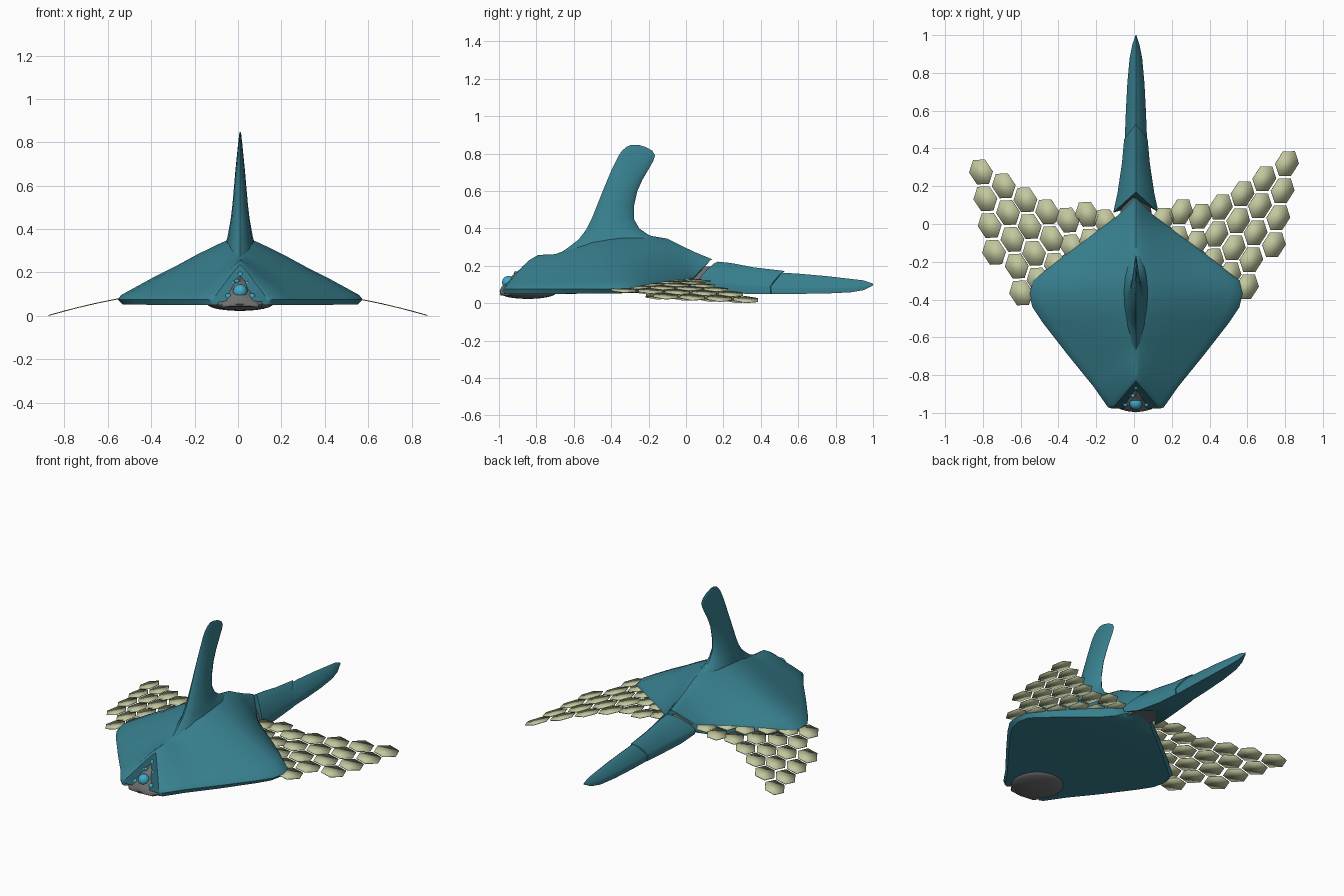
import bpy, bmesh
from math import sin, cos, pi, radians
from mathutils import Vector

if "Cube" in bpy.data.objects:
    bpy.data.objects.remove(bpy.data.objects["Cube"])

X0 = 0.01  # centre line of the hull


def material(name, rgb):
    m = bpy.data.materials.new(name)
    m.diffuse_color = (*rgb, 1)
    m.use_nodes = True
    m.node_tree.nodes["Principled BSDF"].inputs["Base Color"].default_value = m.diffuse_color
    return m


TEAL = material("teal_hull", (0.04, 0.22, 0.28))
GREY = material("dark_grey", (0.16, 0.16, 0.16))
BLUE = material("blue_glass", (0.05, 0.40, 0.58))
PALE = material("pale_panel", (0.54, 0.57, 0.34))


def finish(name, bm, mat, angle=35):
    bmesh.ops.recalc_face_normals(bm, faces=bm.faces)
    me = bpy.data.meshes.new(name)
    bm.to_mesh(me)
    bm.free()
    me.materials.append(mat)
    ob = bpy.data.objects.new(name, me)
    bpy.context.collection.objects.link(ob)
    bpy.ops.object.select_all(action='DESELECT')
    ob.select_set(True)
    bpy.context.view_layer.objects.active = ob
    bpy.ops.object.shade_smooth_by_angle(angle=radians(angle))
    return ob


def loft(name, rings, mat, angle=35):
    bm = bmesh.new()
    vs = [[bm.verts.new(p) for p in r] for r in rings]
    n = len(rings[0])
    for a, b in zip(vs, vs[1:]):
        for i in range(n):
            j = (i + 1) % n
            bm.faces.new((a[i], a[j], b[j], b[i]))
    bm.faces.new(vs[0])
    bm.faces.new(vs[-1])
    return finish(name, bm, mat, angle)


WING = [(0, 1), (.08, .955), (.18, .87), (.35, .71), (.53, .52), (.71, .345), (.89, .155), (.97, .07), (1, 0)]
ROOF = [(0, 1), (.2, .9), (.5, .66), (.8, .33), (.95, .1), (1, 0)]


def roof_ring(yc, ye, w, h, ze, zb, prof):
    """Swept roof section: ridge at yc, outer edge at ye, flat underside."""
    half = [(t * w, yc + (ye - yc) * t, ze + (h - ze) * f) for t, f in prof]
    half += [(t * w, yc + (ye - yc) * t, zb) for t in (.96, .5)]
    ring = [(X0 + x, y, z) for x, y, z in half]
    ring.append((X0, yc, zb))
    return ring + [(X0 - x, y, z) for x, y, z in reversed(half[1:])]


# Main hull, notched at the nose and narrowing to a neck at the rear
hull = [(-.83, -.978, .125, .235, .07, .05), (-.79, -.97, .148, .258, .075, .05),
        (-.70, -.86, .225, .262, .075, .05), (-.62, -.70, .355, .29, .075, .05),
        (-.50, -.52, .495, .34, .075, .052), (-.42, -.44, .548, .358, .075, .052),
        (-.35, -.37, .565, .368, .076, .053), (-.28, -.30, .548, .368, .08, .055),
        (-.20, -.20, .43, .362, .088, .058), (-.10, -.10, .30, .345, .098, .06),
        (-.02, -.03, .205, .305, .105, .065), (.05, .01, .145, .272, .115, .075),
        (.14, .035, .105, .235, .125, .09)]
loft("hull", [roof_ring(*s, WING) for s in hull], TEAL, 40)

# Tail in two overlapping segments
tail_a = [(.17, .06, .12, .222, .11, .085), (.24, .16, .098, .215, .10, .06),
          (.36, .32, .074, .192, .09, .05), (.53, .45, .062, .172, .085, .05)]
tail_b = [(.44, .42, .06, .168, .08, .05), (.60, .60, .053, .158, .08, .05),
          (.75, .75, .045, .145, .08, .052), (.88, .88, .033, .13, .08, .058),
          (.95, .95, .019, .122, .085, .07), (1.0, 1.0, .002, .105, .098, .095)]
loft("tail_front", [roof_ring(*s, ROOF) for s in tail_a], TEAL)
loft("tail_rear", [roof_ring(*s, ROOF) for s in tail_b], TEAL)

# Neck joint and nose core
neck = [(-.05, -.05, .09, .2, .11, .09), (.3, .3, .065, .19, .09, .07)]
loft("neck_joint", [roof_ring(*s, ROOF) for s in neck], GREY)
nose = [(-.997, -.99, .05, .065, .05, .045), (-.985, -.98, .085, .09, .05, .04),
        (-.95, -.95, .105, .13, .05, .04), (-.90, -.90, .11, .172, .05, .04),
        (-.84, -.84, .11, .212, .055, .05), (-.76, -.76, .10, .21, .055, .055)]
loft("nose_core", [roof_ring(*s, ROOF) for s in nose], GREY)

# Dorsal fin: lens sections (z, front y, back y, half width)
fin = [(.24, -.72, -.05, .085), (.29, -.64, -.10, .075), (.34, -.575, -.12, .065), (.365, -.555, -.20, .058),
       (.40, -.53, -.25, .052), (.45, -.505, -.278, .043), (.52, -.477, -.278, .035),
       (.60, -.445, -.26, .028), (.66, -.42, -.233, .023), (.72, -.395, -.198, .017),
       (.76, -.375, -.175, .013), (.79, -.36, -.165, .010), (.815, -.342, -.18, .007),
       (.835, -.32, -.215, .005), (.847, -.295, -.255, .002)]
rings = []
for z, f, b, w in fin:
    ring = []
    for i in range(16):
        a = 2 * pi * i / 16
        s = sin(a)
        ring.append((X0 + w * s * abs(s) ** .4, (f + b) / 2 + (b - f) / 2 * cos(a), z))
    rings.append(ring)
loft("dorsal_fin", rings, TEAL, 45)


def ball(name, c, r, mat, seg=24):
    bm = bmesh.new()
    bmesh.ops.create_uvsphere(bm, u_segments=seg, v_segments=seg // 2, radius=1)
    for v in bm.verts:
        v.co = Vector(c) + Vector(v.co[k] * r[k] for k in range(3))
    return finish(name, bm, mat, 60)


# Belly disc and glass bubbles on the nose
ball("belly_disc", (X0, -.845, .055), (.152, .15, .032), GREY)
for i, (x, y, z, r) in enumerate([(0, -.95, .112, .034), (-.032, -.893, .145, .017), (.032, -.893, .145, .017),
                                  (0, -.865, .19, .013), (-.055, -.955, .09, .014), (.055, -.955, .09, .014),
                                  (-.015, -.91, .16, .011)]):
    ball(f"nose_bubble_{i}", (X0 + x, y, z), (r, r, r), BLUE, 16)

# Hexagon panel sails: each column has a top centre and a panel count
A, B = Vector((-.023, -.143)), Vector((-.115, -.072))
NEAR = [A, B, B - A, -A, -B, A - B]
CORNERS = [(NEAR[i] + NEAR[(i + 1) % 6]) / 3 * .91 for i in range(6)]
COLUMNS = [(.81, .32, 4), (.69, .24, 5), (.575, .16, 4), (.46, .09, 3), (.35, .04, 2), (.25, .065, 2), (.15, .02, 1)]
for side, name in ((1, "right_sail"), (-1, "left_sail")):
    bm = bmesh.new()
    for x, y, n in COLUMNS:
        for k in range(n):
            c = Vector((x, y)) + A * k
            vs = []
            for d in CORNERS:
                p = c + d
                if side < 0:
                    p.y -= .055 * p.x
                vs.append(bm.verts.new((side * p.x, p.y, .13 - .168 * p.x ** 2)))
            bm.faces.new(vs)
    ob = finish(name, bm, PALE, 10)
    mod = ob.modifiers.new("thickness", 'SOLIDIFY')
    mod.thickness = .004
    mod.offset = 0
